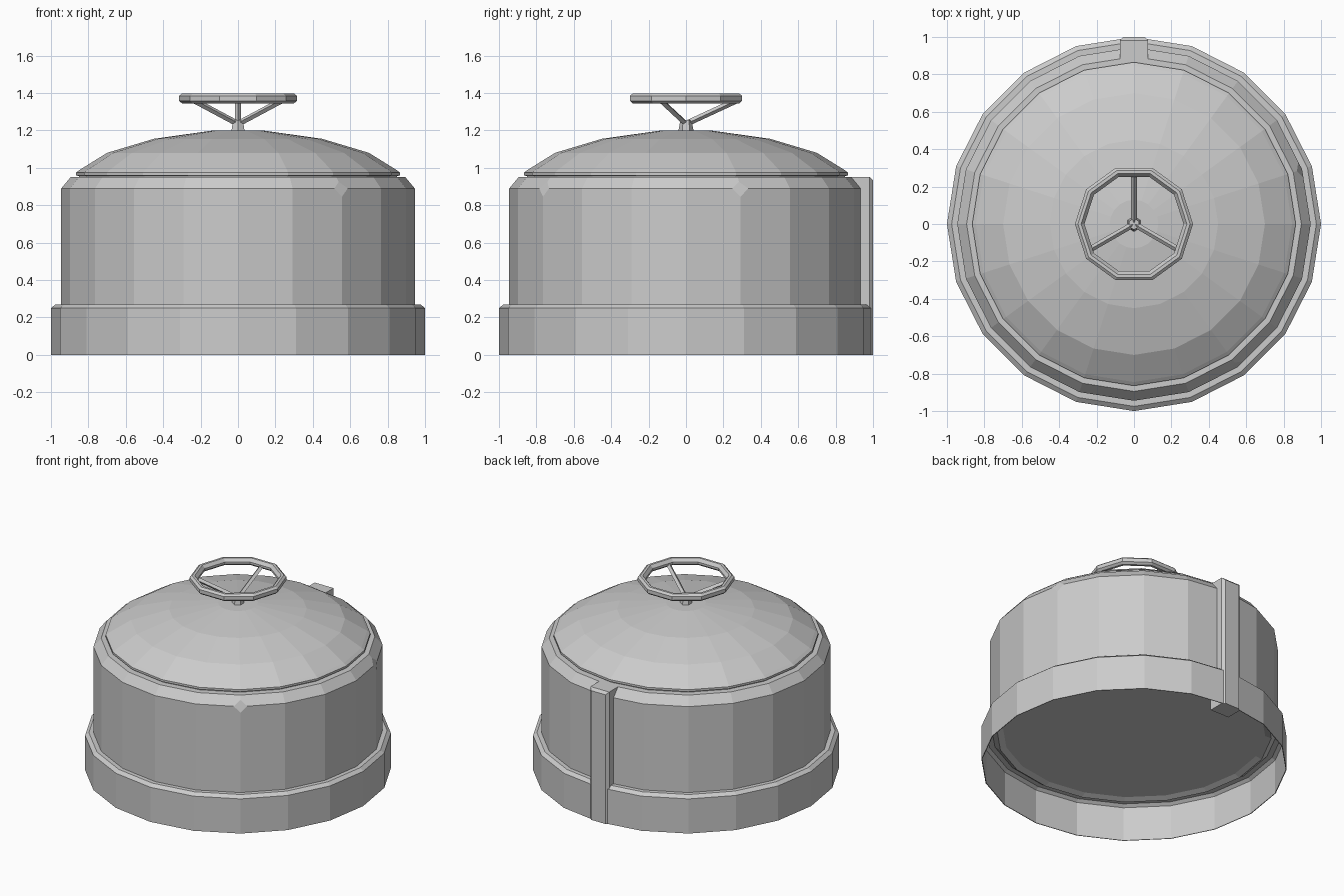
import bpy, bmesh, math
from mathutils import Vector

cube = bpy.data.objects.get("Cube")
if cube:
    bpy.data.objects.remove(cube, do_unlink=True)

metal = bpy.data.materials.new("grey_metal")
metal.use_nodes = True
colour = (0.6, 0.6, 0.6, 1)
metal.diffuse_color = colour
metal.node_tree.nodes["Principled BSDF"].inputs["Base Color"].default_value = colour


def finish(bm, name):
    """Weld, orient and link a flat-shaded part."""
    bmesh.ops.remove_doubles(bm, verts=bm.verts, dist=1e-4)
    bmesh.ops.recalc_face_normals(bm, faces=bm.faces)
    mesh = bpy.data.meshes.new(name)
    bm.to_mesh(mesh)
    bm.free()
    mesh.materials.append(metal)
    obj = bpy.data.objects.new(name, mesh)
    bpy.context.collection.objects.link(obj)
    return obj


def lathe(profile, sides, closed=False):
    """Spin an (r, z) profile about z, with a corner on +x."""
    bm = bmesh.new()
    verts = [bm.verts.new((r, 0, z)) for r, z in profile]
    pairs = list(zip(verts, verts[1:]))
    if closed:
        pairs.append((verts[-1], verts[0]))
    edges = [bm.edges.new(p) for p in pairs]
    bmesh.ops.spin(bm, geom=verts + edges, cent=(0, 0, 0), axis=(0, 0, 1),
                   angle=math.tau, steps=sides, use_duplicate=False)
    bmesh.ops.remove_doubles(bm, verts=bm.verts, dist=1e-4)
    return bm


def rod(name, start, end, r1, r2, sides):
    """Straight bar between two points."""
    start, end = Vector(start), Vector(end)
    axis = end - start
    bm = bmesh.new()
    bmesh.ops.create_cone(bm, cap_ends=True, segments=sides, radius1=r1,
                          radius2=r2, depth=axis.length)
    turn = axis.to_track_quat('Z', 'Y').to_matrix().to_4x4()
    bmesh.ops.transform(bm, matrix=turn, verts=bm.verts)
    bmesh.ops.translate(bm, vec=(start + end) / 2, verts=bm.verts)
    return finish(bm, name)


# Base skirt: thin open shell with a chamfered shoulder
finish(lathe([(1, 0), (1, .25), (.975, .27), (.93, .27), (.93, .264),
              (.973, .264), (.995, .247), (.995, 0)], 20, True), "base_skirt")

# Drum body with chamfered top and raised floor
body = lathe([(0, .25), (.86, .25), (.9, .235), (.945, .27),
              (.945, .89), (.895, .95), (0, .95)], 20)
# Two nicked corners on the shoulder
nicks = []
for degrees in (-54, 18):
    a = math.radians(degrees)
    spot = Vector((.945 * math.cos(a), .945 * math.sin(a), .89))
    nicks.append(min(body.verts, key=lambda v: (v.co - spot).length))
bmesh.ops.bevel(body, geom=nicks, offset=.045, segments=1, profile=.5,
                affect='VERTICES')
finish(body, "drum_body")

# Domed lid with rolled rim
finish(lathe([(0, .945), (.85, .945), (.85, .955), (.865, .96), (.865, .975),
              (.845, .99), (.7, 1.08), (.45, 1.155), (.13, 1.2), (0, 1.2)], 20),
       "domed_lid")

# Back strap: upright bar with a chamfered outer face
bm = bmesh.new()
bmesh.ops.create_cube(bm, size=1)
bmesh.ops.scale(bm, vec=(.15, .13, .95), verts=bm.verts)
bmesh.ops.translate(bm, vec=(0, .935, .475), verts=bm.verts)
outer = [e for e in bm.edges if all(v.co.y > .99 for v in e.verts)
         and max(v.co.z for v in e.verts) > .5]
bmesh.ops.bevel(bm, geom=outer, offset=.018, segments=1, profile=.5,
                affect='EDGES')
finish(bm, "back_strap")

# Hand wheel: rim, hub and three spokes
finish(lathe([(.316, 1.358), (.316, 1.384), (.3, 1.397), (.283, 1.397),
              (.265, 1.375), (.265, 1.36), (.283, 1.345), (.3, 1.345)], 10, True),
       "wheel_rim")
rod("wheel_hub", (0, 0, 1.19), (0, 0, 1.255), .042, .03, 6)
for i in range(3):
    a = math.radians(90 + 120 * i)
    tip = (.27 * math.cos(a), .27 * math.sin(a), 1.36)
    rod(f"wheel_spoke_{i + 1}", (0, 0, 1.235), tip, .016, .016, 4)
